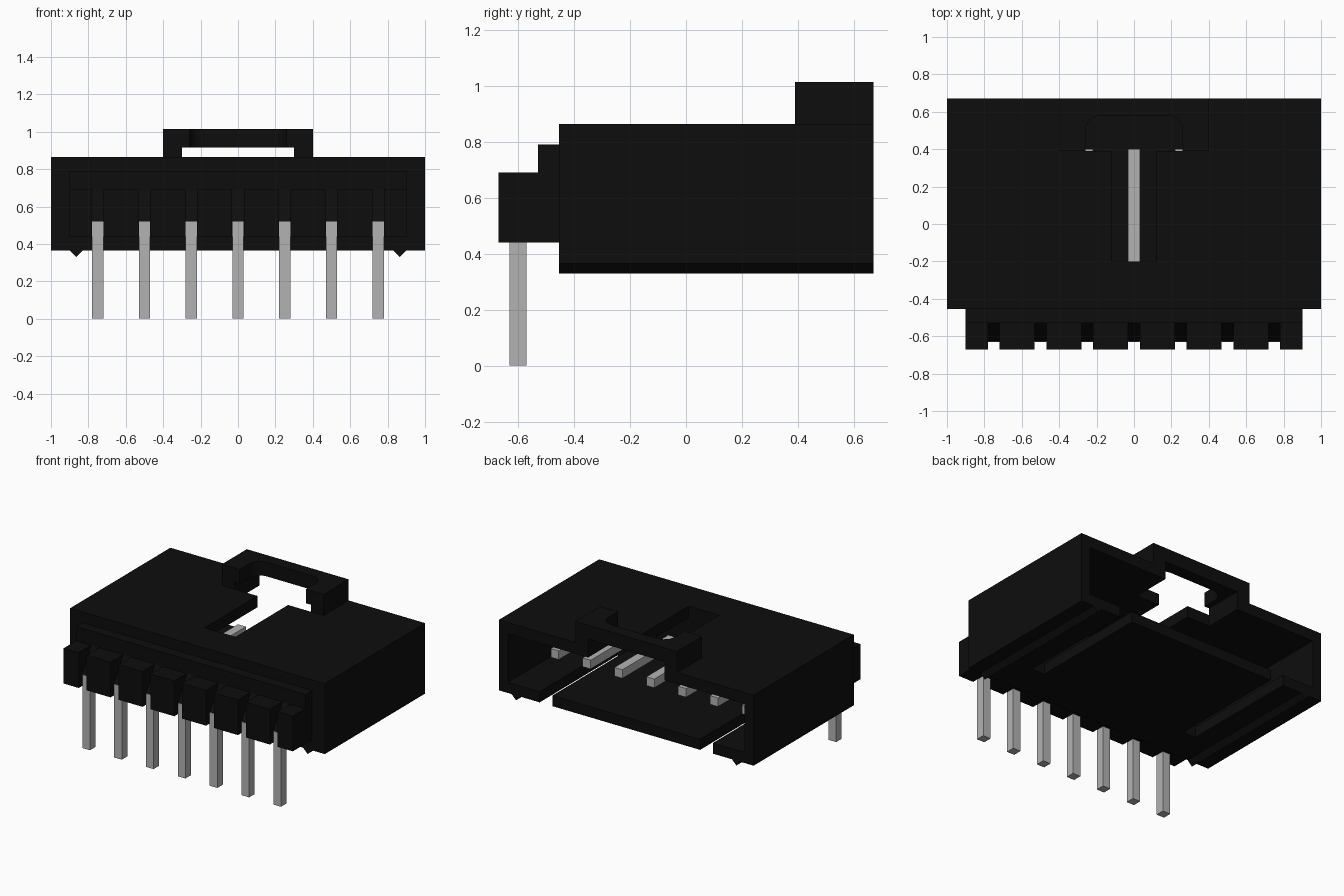
import bpy, bmesh
from math import sin, cos, pi
from mathutils import Vector

cube = bpy.data.objects.get("Cube")
if cube:
    bpy.data.objects.remove(cube)


def material(name, value, rough):
    m = bpy.data.materials.new(name)
    m.use_nodes = True
    colour = (value, value, value, 1)
    m.diffuse_color = colour
    bsdf = m.node_tree.nodes["Principled BSDF"]
    bsdf.inputs["Base Color"].default_value = colour
    bsdf.inputs["Roughness"].default_value = rough
    return m


BLACK = material("black plastic", 0.004, 0.6)
GREY = material("grey metal", 0.45, 0.5)


def prism(name, outline, axis, start, end, mat=BLACK):
    """Extrude an outline along an axis: (y,z) along x, (x,z) along y, (x,y) along z."""
    place = {"x": lambda a, b, t: (t, a, b),
             "y": lambda a, b, t: (a, t, b),
             "z": lambda a, b, t: (a, b, t)}[axis]
    bm = bmesh.new()
    face = bm.faces.new([bm.verts.new(place(a, b, start)) for a, b in outline])
    solid = bmesh.ops.extrude_face_region(bm, geom=[face])
    moved = [v for v in solid["geom"] if isinstance(v, bmesh.types.BMVert)]
    bmesh.ops.translate(bm, verts=moved, vec=Vector(place(0, 0, end - start)))
    bmesh.ops.recalc_face_normals(bm, faces=bm.faces)
    mesh = bpy.data.meshes.new(name)
    bm.to_mesh(mesh)
    bm.free()
    mesh.materials.append(mat)
    obj = bpy.data.objects.new(name, mesh)
    bpy.context.collection.objects.link(obj)
    return obj


def box(name, x, y, z, mat=BLACK):
    outline = [(x[0], y[0]), (x[1], y[0]), (x[1], y[1]), (x[0], y[1])]
    return prism(name, outline, "z", z[0], z[1], mat)


def mirrored(half):
    """Complete a right-hand outline with its reflection in x."""
    return half + [(-x, y) for x, y in reversed(half)]


FRONT, BACK, INNER = -0.455, 0.67, -0.2
BOTTOM, FLOOR, CEILING, TOP = 0.365, 0.44, 0.785, 0.865

# Housing shell, open at the back
box("front_wall", (-1, 1), (FRONT, INNER), (FLOOR, CEILING))
for side, s in (("right", -1), ("left", 1)):
    box(side + "_wall", sorted((s * 0.93, s)), (INNER, BACK), (FLOOR, CEILING))
    # Triangular keel under each side
    prism(side + "_keel", [(s * 0.83, BOTTOM), (s * 0.865, 0.33), (s * 0.9, BOTTOM)],
          "y", FRONT, BACK)

# Roof with a keyway that widens at the back
prism("roof", mirrored([(0.12, INNER), (0.12, 0.39), (0.3, 0.39), (0.3, BACK),
                        (1, BACK), (1, FRONT)]), "z", CEILING, TOP)

# Floor with two slots open at the back
prism("floor", mirrored([(0.58, BACK), (0.58, INNER), (0.68, INNER), (0.68, BACK),
                         (1, BACK), (1, FRONT)]), "z", BOTTOM, FLOOR)

# Latch bridge: two posts and a U-shaped cap with rounded inner corners
for side, s in (("right", -1), ("left", 1)):
    box(side + "_latch_post", sorted((s * 0.3, s * 0.4)), (0.39, BACK), (TOP, 0.915))
corner = [(0.18 + 0.08 * sin(i * pi / 12), 0.5 + 0.08 * cos(i * pi / 12))
          for i in range(7)]
prism("latch_cap", mirrored(corner + [(0.26, 0.39), (0.4, 0.39), (0.4, BACK)]),
      "z", 0.915, 1.015)

# Stepped front ledge
box("front_step", (-0.9, 0.9), (-0.53, FRONT), (FLOOR, 0.79))

# Pins, with a sloped groove above each one
pitch, half = 0.25, 0.031
centres = [(i - 3) * pitch for i in range(7)]
for n, x in enumerate(centres, 1):
    prism(f"groove_{n}", [(-0.53, FLOOR), (-0.628, FLOOR), (-0.628, 0.52), (-0.53, 0.69)],
          "x", x - half, x + half)
    box(f"pin_leg_{n}", (x - half + 0.001, x + half - 0.001), (-0.632, -0.57), (0, 0.52), GREY)
    box(f"pin_contact_{n}", (x - half, x + half), (-0.45, 0.4), (0.555, 0.617), GREY)

# Teeth between the pins
edges = [-0.9] + [x + d for x in centres for d in (-half, half)] + [0.9]
for n in range(0, len(edges), 2):
    box(f"tooth_{n // 2 + 1}", (edges[n], edges[n + 1]), (-0.67, -0.53), (FLOOR, 0.69))
